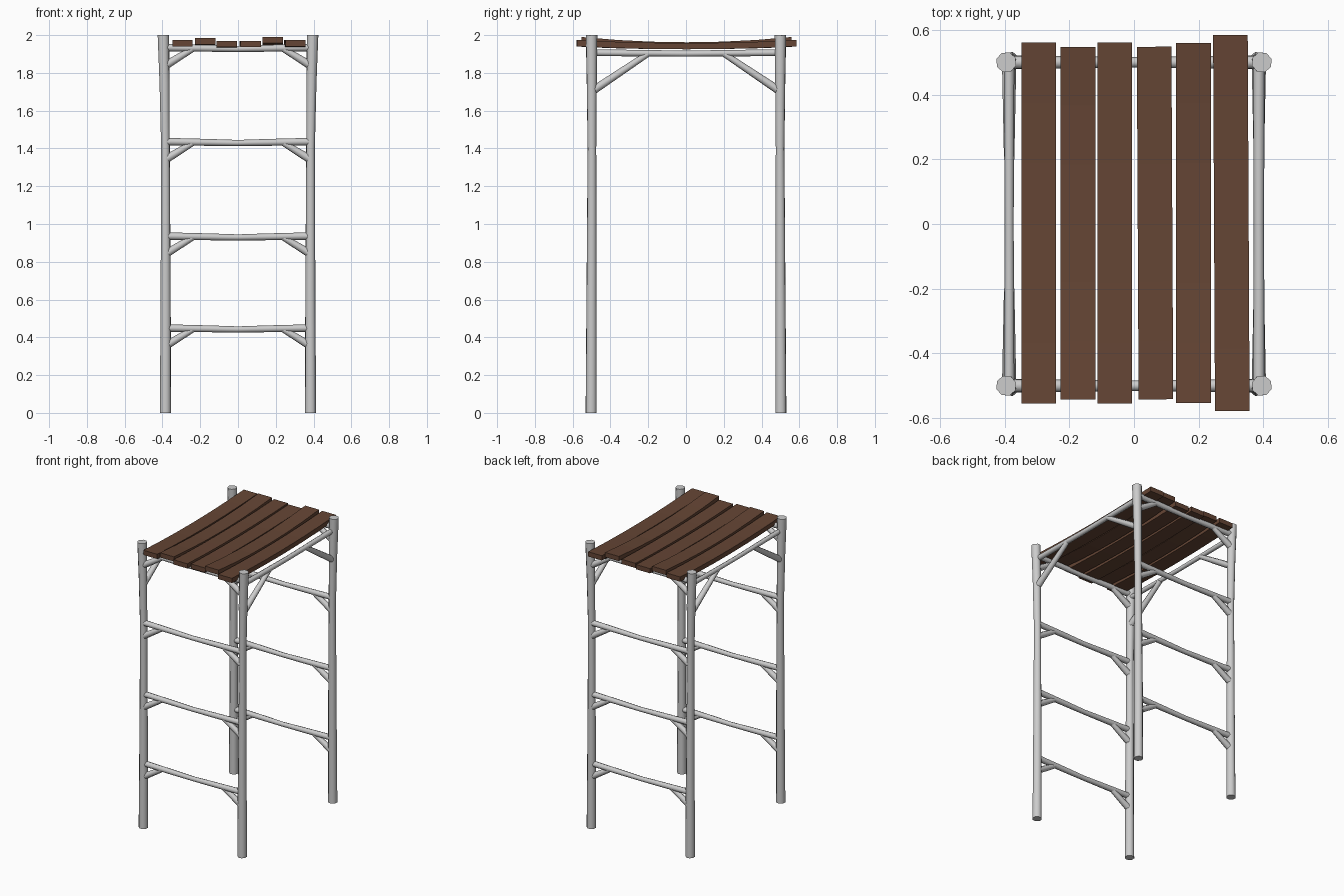
import bpy, bmesh, math

if "Cube" in bpy.data.objects:
    bpy.data.objects.remove(bpy.data.objects["Cube"])


def pole(name, points, radii):
    """Eight-sided tapered pole running through a few points."""
    curve = bpy.data.curves.new(name, 'CURVE')
    curve.dimensions = '3D'
    curve.bevel_depth = 1.0
    curve.bevel_resolution = 2
    curve.use_fill_caps = True
    spline = curve.splines.new('POLY')
    spline.points.add(len(points) - 1)
    for p, co, r in zip(spline.points, points, radii):
        p.co = (*co, 1)
        p.radius = r
    obj = bpy.data.objects.new(name, curve)
    bpy.context.collection.objects.link(obj)
    bpy.ops.object.select_all(action='DESELECT')
    obj.select_set(True)
    bpy.context.view_layer.objects.active = obj
    bpy.ops.object.convert(target='MESH')
    bpy.ops.object.shade_smooth_by_angle(angle=math.radians(50))
    return obj


wood = bpy.data.materials.new("brown_wood")
wood.diffuse_color = (0.13, 0.06, 0.035, 1)
wood.use_nodes = True
wood.node_tree.nodes["Principled BSDF"].inputs["Base Color"].default_value = wood.diffuse_color


def plank(name, x, length, top, sag, y=0.0, width=0.107, thick=0.033, skew=0.0):
    """Flat board that dips in the middle."""
    bm = bmesh.new()
    bmesh.ops.create_cube(bm, size=1)
    long_edges = [e for e in bm.edges
                  if abs(e.verts[0].co.y - e.verts[1].co.y) > 0.5]
    bmesh.ops.subdivide_edges(bm, edges=long_edges, cuts=5, use_grid_fill=True)
    for v in bm.verts:
        dip = sag * (1 - (2 * v.co.y) ** 2)
        v.co = (v.co.x * width, v.co.y * length, v.co.z * thick - dip)
    mesh = bpy.data.meshes.new(name)
    bm.to_mesh(mesh)
    bm.free()
    mesh.materials.append(wood)
    obj = bpy.data.objects.new(name, mesh)
    obj.location = (x, y, top - thick / 2)
    obj.rotation_euler.z = skew
    bpy.context.collection.objects.link(obj)


# corner posts, waisted and leaning slightly outward at the top
for sx, side in ((-1, "left"), (1, "right")):
    for sy, end in ((-1, "front"), (1, "back")):
        pole(f"{end}_{side}_post",
             [(sx * 0.384, sy * 0.502, 0), (sx * 0.383, sy * 0.5, 0.65),
              (sx * 0.384, sy * 0.498, 1.4), (sx * 0.389, sy * 0.499, 1.75),
              (sx * 0.395, sy * 0.5, 2.0)],
             [0.031, 0.028, 0.024, 0.028, 0.032])

# rungs on front and back with short corner braces
for sy, end in ((-1, "front"), (1, "back")):
    y = sy * 0.5
    for i, z in enumerate((0.443, 0.93, 1.43, 1.928)):
        pole(f"{end}_rung_{i + 1}",
             [(-0.385, y, z + 0.006), (-0.15, y, z + 0.002), (0, y, z - 0.001),
              (0.15, y, z + 0.002), (0.385, y, z + 0.006)],
             [0.020, 0.018, 0.016, 0.018, 0.020])
        for sx, side in ((-1, "left"), (1, "right")):
            pole(f"{end}_{side}_rung_brace_{i + 1}",
                 [(sx * 0.375, y, z - 0.083), (sx * 0.24, y, z - 0.001)],
                 [0.022, 0.016])

# side beams with long corner braces
for sx, side, r in ((-1, "left", 0.014), (1, "right", 0.016)):
    x = sx * 0.386
    pole(f"{side}_side_beam",
         [(x, -0.49, 1.907), (x, 0, 1.902), (x, 0.49, 1.907)],
         [r + 0.002, r, r + 0.002])
    for sy, end in ((-1, "front"), (1, "back")):
        pole(f"{end}_{side}_side_brace",
             [(x, sy * 0.495, 1.705), (x, sy * 0.2, 1.902)],
             [0.022, 0.016])

# deck planks: centre x, length, end height, sag, skew
for i, (x, length, top, sag, skew) in enumerate((
        (-0.294, 1.115, 1.974, 0.016, 0.0),
        (-0.173, 1.09, 1.984, 0.024, 0.0),
        (-0.059, 1.115, 1.970, 0.012, 0.0),
        (0.065, 1.09, 1.970, 0.012, 0.005),
        (0.184, 1.112, 1.990, 0.028, 0.0),
        (0.301, 1.163, 1.974, 0.016, 0.005))):
    plank(f"deck_plank_{i + 1}", x, length, top, sag, y=0.003, skew=skew)
